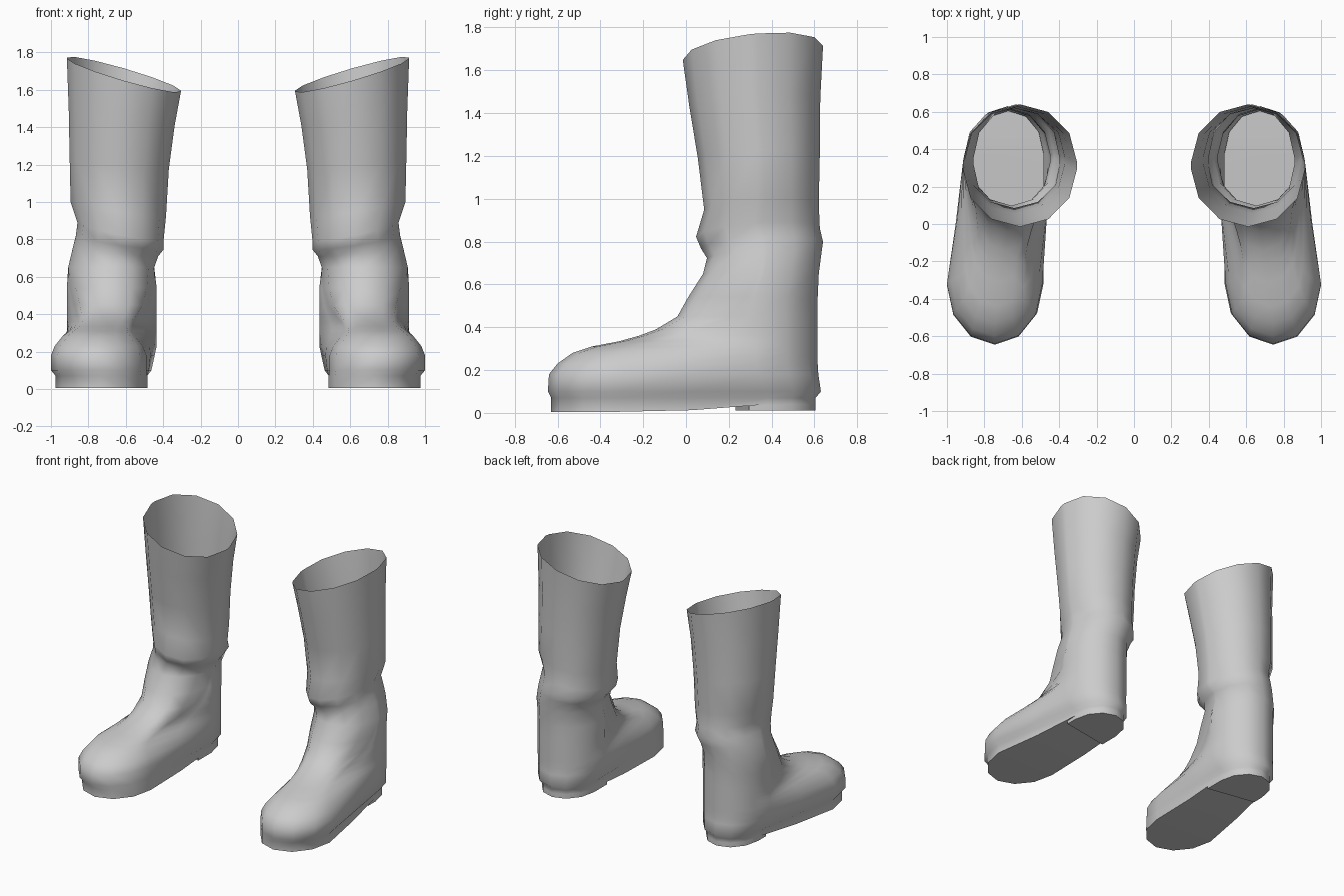
import bpy
import bmesh
import math
from mathutils import Vector

old = bpy.data.objects.get("Cube")
if old:
    bpy.data.objects.remove(old, do_unlink=True)

leather = bpy.data.materials.new("grey_leather")
leather.use_nodes = True
GREY = (0.6, 0.6, 0.6, 1)
leather.diffuse_color = GREY
leather.node_tree.nodes["Principled BSDF"].inputs["Base Color"].default_value = GREY

# foot: height, front y, front half width
FOOT = [
    (.1, -.645, .255), (.18, -.64, .255), (.23, -.6, .235),
    (.28, -.53, .195), (.31, -.44, .165), (.335, -.31, .15),
    (.36, -.22, .15), (.39, -.14, .165), (.45, -.04, .195), (.54, .01, .22),
]
# shaft: height, front y, back y, centre x, half width, slant
SHAFT = [
    (.65, .08, .62, .678, .23, 0),
    (.73, .098, .632, .655, .228, .1),
    (.78, .07, .64, .632, .235, .15),
    (.84, .047, .625, .628, .23, .2),
    (.96, .085, .62, .64, .255, .15),
    (1.2, .055, .625, .635, .265, .1),
    (1.45, .015, .627, .622, .283, .15),
    (1.68, -.015, .64, .61, .305, .29),
]
SEG = 6  # segments in each rounded end


def outline(z, front, back, front_x, front_w, back_x, back_w):
    """Rounded outline, counterclockwise from above, starting at the inner front."""
    span = back - front
    front_cap = min(front_w * 1.25, span * .47)
    back_cap = min(back_w * 1.2, span * .47)
    angles = [math.pi * i / SEG for i in range(SEG + 1)]
    toe = [Vector((front_x - front_w * math.cos(a),
                   front + front_cap * (1 - math.sin(a)), z)) for a in angles]
    heel = [Vector((back_x + back_w * math.cos(a),
                    back - back_cap * (1 - math.sin(a)), z)) for a in angles]
    outer_side = (toe[-1] + heel[0]) / 2
    inner_side = (heel[-1] + toe[0]) / 2
    return toe + [outer_side] + heel + [inner_side]


def sole_outline(z):
    return outline(z, -.63, .605, .73, .245, .672, .187)


def foot_outline(z, front, half_width):
    """Toe leans outward, heel stays nearly upright."""
    toe_out = .075 * min(max(-front / .5, .1), 1)
    heel_w = min(.24, .19 + z * .22)
    return outline(z, front, .615 + max(.2 - z, 0) * .15,
                   .67 + toe_out, half_width, .675, heel_w)


def shaft_outline(z, front, back, x, half_width, slant):
    """Oval slanted up towards the outside and the back."""
    pts = outline(z, front, back, x, half_width, x, half_width)
    for p in pts:
        p.z += slant * ((p.x - x) + .35 * (p.y - .3))
    return pts


def finish(name, bm, side):
    """Make the object, mirrored for the right boot."""
    if side < 0:
        for v in bm.verts:
            v.co.x = -v.co.x
        bmesh.ops.reverse_faces(bm, faces=bm.faces[:])
    mesh = bpy.data.meshes.new(name)
    bm.to_mesh(mesh)
    bm.free()
    mesh.materials.append(leather)
    ob = bpy.data.objects.new(name, mesh)
    bpy.context.collection.objects.link(ob)
    bpy.ops.object.select_all(action='DESELECT')
    ob.select_set(True)
    bpy.context.view_layer.objects.active = ob
    bpy.ops.object.shade_smooth_by_angle(angle=math.radians(60))


def bridge(bm, low, high):
    """Wall of quads between two closed loops."""
    count = len(low)
    for i in range(count):
        j = (i + 1) % count
        bm.faces.new((low[i], low[j], high[j], high[i]))


def build_upper(name, side):
    """Foot and open shaft in one skin, closed below by an arched sole."""
    base = sole_outline(0)
    for p in base:
        p.z = .005 + .035 * min(max((p.y + .02) / .22, 0), 1)
    loops = [base, sole_outline(.07)]
    loops += [foot_outline(*ring) for ring in FOOT]
    loops += [shaft_outline(*ring) for ring in SHAFT]
    bm = bmesh.new()
    rows = [[bm.verts.new(p) for p in pts] for pts in loops]
    for low, high in zip(rows, rows[1:]):
        bridge(bm, low, high)
    # sole strips between matching inner and outer points
    rim = rows[0]
    count = len(rim)
    tip = SEG // 2
    for i in range(count // 2):
        corners = (tip - i, tip - i - 1, tip + i + 1, tip + i)
        bm.faces.new(dict.fromkeys(rim[c % count] for c in corners))
    finish(name, bm, side)


def build_heel(name, side):
    """Low heel block with an angled front edge."""
    back = sole_outline(0)[SEG + 2:-1]
    pts = [Vector((back[-1].x, .23, 0)), Vector((back[0].x, .295, 0))] + back
    bm = bmesh.new()
    low = [bm.verts.new((p.x, p.y, .01)) for p in pts]
    high = [bm.verts.new((p.x, p.y, .045)) for p in pts]
    bm.faces.new(low[::-1])
    bridge(bm, low, high)
    finish(name, bm, side)


for label, sign in (("left", 1), ("right", -1)):
    build_upper(label + "_boot", sign)
    build_heel(label + "_heel", sign)
